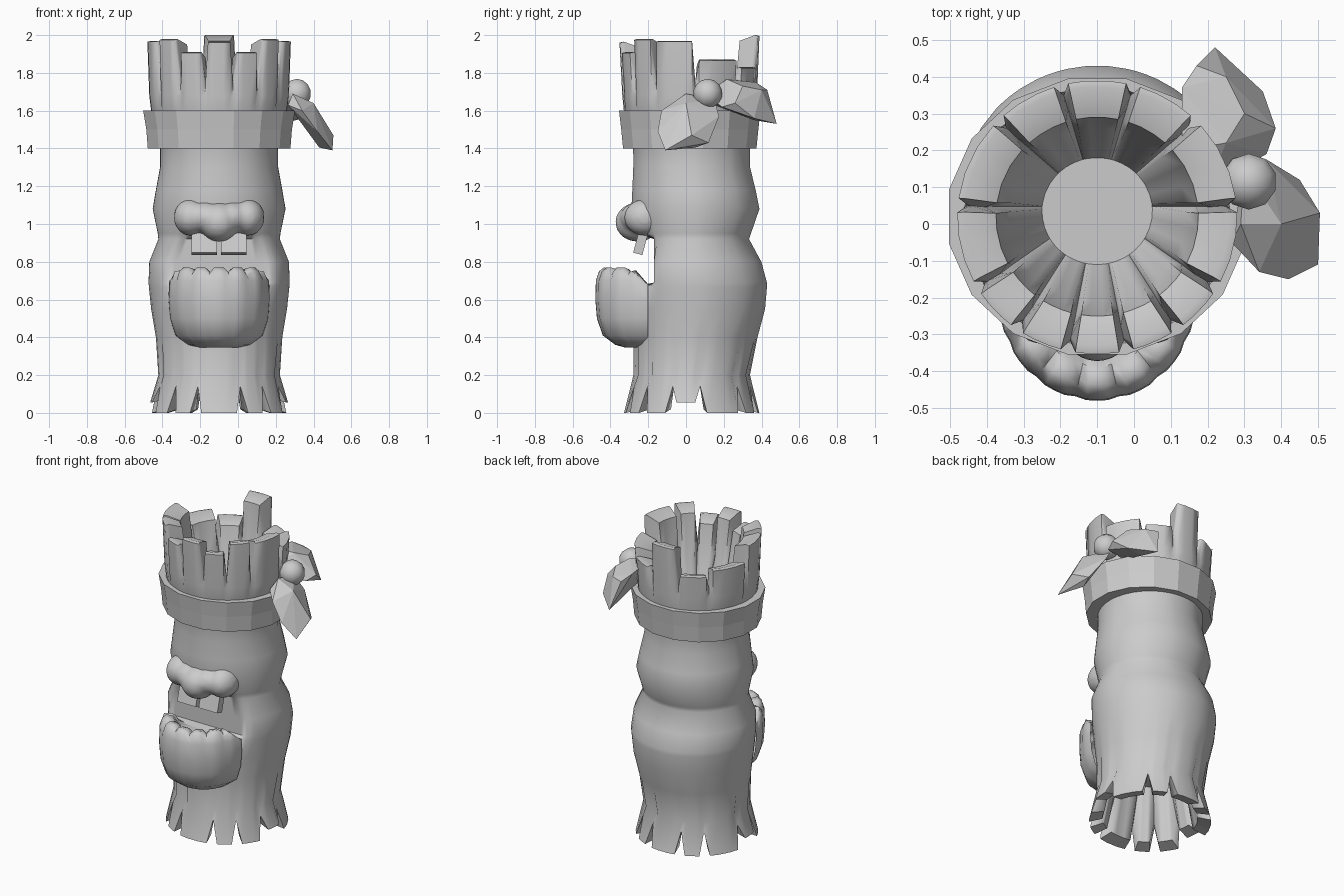
import bpy, bmesh, math
from mathutils import Vector, Matrix

if "Cube" in bpy.data.objects:
    bpy.data.objects.remove(bpy.data.objects["Cube"])

CX = -0.1
mat = bpy.data.materials.new("plain_grey")
mat.diffuse_color = (0.6, 0.6, 0.6, 1)
mat.use_nodes = True
mat.node_tree.nodes["Principled BSDF"].inputs["Base Color"].default_value = mat.diffuse_color


def finish(bm, name, smooth=None):
    bmesh.ops.recalc_face_normals(bm, faces=bm.faces)
    me = bpy.data.meshes.new(name)
    bm.to_mesh(me)
    bm.free()
    me.materials.append(mat)
    if smooth:
        me.shade_smooth()
        me.set_sharp_from_angle(angle=math.radians(smooth))
    ob = bpy.data.objects.new(name, me)
    bpy.context.collection.objects.link(ob)
    return ob


def skin(bm, rows, closed=True):
    """Join rows of points with quads."""
    rows = [[bm.verts.new(p) for p in r] for r in rows]
    n = len(rows[0])
    for a, b in zip(rows, rows[1:]):
        for i in range(n if closed else n - 1):
            j = (i + 1) % n
            bm.faces.new((a[i], a[j], b[j], b[i]))
    return rows


# --- Trunk: hollow log, planks on top and roots below ---
def sectors(right):
    return right + [180 - a for a in reversed(right)]


def columns(bounds, heights, notch, gap):
    """Angle, end height and notch flag for the columns of each plank."""
    out = []
    for i, a in enumerate(bounds):
        b = bounds[(i + 1) % len(bounds)]
        if b < a:
            b += 360
        w = b - a
        out.append((a, notch, 1))
        for t in (gap / w, 0.35, 0.65, 1 - gap / w):
            out.append((a + w * t, heights[i], 0))
    return out


half = [1.91, 1.98, 1.97, 1.87, 1.83]
top = columns(sectors([-78, -55, -31, 5, 45, 75]), half + [2.0] + half[::-1] + [1.965], 1.75, 3)
half = [0, 0, 0.055, 0, 0]
bot = columns(sectors([-70, -46, -18, 8, 48, 72]), half + [0] + half[::-1] + [0], 0.14, 5)

# height, half width, front y, back y
profile = [(0.2, .322, -.28, .34), (0.4, .335, -.28, .38), (0.55, .36, -.29, .42),
           (0.665, .372, -.3, .43), (0.69, .374, -.3, .43), (0.8, .37, -.3, .40),
           (0.92, .322, -.25, .335), (0.95, .325, -.26, .345), (1.08, .352, -.29, .39),
           (1.18, .335, -.285, .37), (1.3, .313, -.28, .34), (1.42, .312, -.28, .34),
           (1.6, .36, -.33, .37)]


def ring(a, z, rx, yf, yb, k=1):
    a = math.radians(a)
    return Vector((CX + rx * k * math.cos(a), (yf + yb) / 2 + (yb - yf) / 2 * k * math.sin(a), z))


def mixed(t):
    return [b[0] * (1 - t) + a[0] * t for a, b in zip(top, bot)]


rows = [[ring(b[0], 0.36, .22, -.18, .24) for b in bot],
        [ring(b[0], b[1] + .02, .285, -.25, .31, 1 + .04 * b[2]) for b in bot],
        [ring(b[0], b[1], .365, -.33, .39, 1 - .1 * b[2]) for b in bot]]
for z, rx, yf, yb in profile:
    crease = 0.05 if z < 0.3 else 0
    row = [ring(a, z, rx, yf, yb, 1 - crease * b[2]) for a, b in zip(mixed(z / 1.6), bot)]
    if 0.68 < z < 0.93:                       # mouth cut
        for p in row:
            p.y = max(p.y, -0.17)
    rows.append(row)
rows += [[ring(t[0], 1.68, .37, -.338, .377, 1 - .04 * t[2]) for t in top],
         [ring(t[0], t[1] - .005, .38, -.353, .39, 1 - .08 * t[2]) for t in top],
         [ring(t[0], t[1], .36, -.332, .372, 1 - .05 * t[2]) for t in top],
         [ring(t[0], t[1] - .03, .275, -.25, .29, 1 + .12 * t[2]) for t in top],
         [ring(t[0], 1.67, .24, -.21, .26, 1 + .12 * t[2]) for t in top],
         [ring(t[0], 1.45, .15, -.11, .18) for t in top]]
bm = bmesh.new()
r = skin(bm, rows)
bm.faces.new(r[0])
bm.faces.new(r[-1])
finish(bm, "trunk", 52)

# --- Headband ---
bm = bmesh.new()
angs = [11.25 + 22.5 * i for i in range(16)]
band = [(1.4, .3, .28), (1.4, .385, .36), (1.5, .393, .37), (1.6, .41, .382), (1.6, .33, .31), (1.4, .3, .28)]
skin(bm, [[ring(a, z, rx, .02 - ry, .02 + ry) for a in angs] for z, rx, ry in band])
bmesh.ops.remove_doubles(bm, verts=bm.verts, dist=1e-5)
finish(bm, "headband")

# --- Lower jaw: lobed bowl with a raised rim ---
LOBES, STEPS = 7, 4
bowl = [(.345, .42), (.36, .62), (.41, .86), (.5, .97), (.6, 1), (.7, .99),
        (.75, .93), (.77, .84), (.76, .68), (.68, .55), (.68, 0.02)]
rows = []
for z, k in bowl:
    row = []
    for i in range(LOBES * STEPS + 1):
        a = math.pi * i / (LOBES * STEPS)
        crease = i % STEPS == 0 and 0 < i < LOBES * STEPS
        kk = k * (1 - (.035 if z > .74 else .018) * crease)
        zz = z - (0.025 if crease and z > .74 else 0)
        if math.sin(a) < 0.4:
            zz = min(zz, 0.68 + 0.22 * math.sin(a))
        row.append((CX + 0.268 * kk * math.cos(a), -0.2 - 0.28 * kk * math.sin(a), zz))
    rows.append(row)
bm = bmesh.new()
r = skin(bm, rows, closed=False)
bm.faces.new(r[0])
finish(bm, "lower_jaw", 60)

# --- Nose: rounded lobes fused together ---
bm = bmesh.new()
for dx, y, z, sx, sy, sz in [(0, -.255, 1.01, .105, .122, .105),
                             (.07, -.24, 1.035, .09, .11, .085),
                             (.15, -.215, 1.035, .092, .115, .098)]:
    for s in ((1, -1) if dx else (1,)):
        m = Matrix.Translation((CX + s * dx, y, z)) @ Matrix.Diagonal((sx, sy, sz, 1))
        bmesh.ops.create_uvsphere(bm, u_segments=16, v_segments=10, radius=1, matrix=m)
nose = finish(bm, "nose", 60)
mod = nose.modifiers.new("fuse", 'REMESH')
mod.mode = 'VOXEL'
mod.voxel_size = 0.015
mod.use_smooth_shade = True
mod = nose.modifiers.new("soften", 'SMOOTH')
mod.iterations = 5

# --- Upper teeth ---
for s, name in ((-1, "left_tooth"), (1, "right_tooth")):
    bm = bmesh.new()
    m = (Matrix.Translation((CX + s * .078, -.24, .9)) @ Matrix.Rotation(math.radians(-15), 4, 'X')
         @ Matrix.Diagonal((.135, .05, .12, 1)))
    bmesh.ops.create_cube(bm, size=1, matrix=m)
    finish(bm, name)

# --- Berry and two leaves on the headband ---
bm = bmesh.new()
bmesh.ops.create_uvsphere(bm, u_segments=10, v_segments=7, radius=.078,
                          matrix=Matrix.Translation((.312, .115, 1.69)))
finish(bm, "berry", 60)


def leaf(name, pts):
    bm = bmesh.new()
    for p in pts:
        bm.verts.new(p)
    res = bmesh.ops.convex_hull(bm, input=bm.verts)
    bmesh.ops.delete(bm, geom=[v for v in res["geom_interior"] if isinstance(v, bmesh.types.BMVert)],
                     context='VERTS')
    finish(bm, name)


leaf("front_leaf", [(.29, 0, 1.69), (.30, .15, 1.66), (.36, .175, 1.57), (.45, .12, 1.43),
                    (.50, -.11, 1.39), (.42, -.15, 1.49), (.34, -.13, 1.60), (.265, -.05, 1.63),
                    (.40, 0, 1.64), (.505, .03, 1.47), (.43, .05, 1.405), (.35, -.02, 1.53)])
leaf("back_leaf", [(.13, .2, 1.77), (.13, .37, 1.75), (.17, .43, 1.71), (.22, .48, 1.53),
                   (.35, .36, 1.56), (.385, .26, 1.64), (.36, .19, 1.62), (.2, .1, 1.69),
                   (.25, .22, 1.765), (.25, .4, 1.71), (.3, .3, 1.73), (.2, .15, 1.63),
                   (.24, .36, 1.55)])
